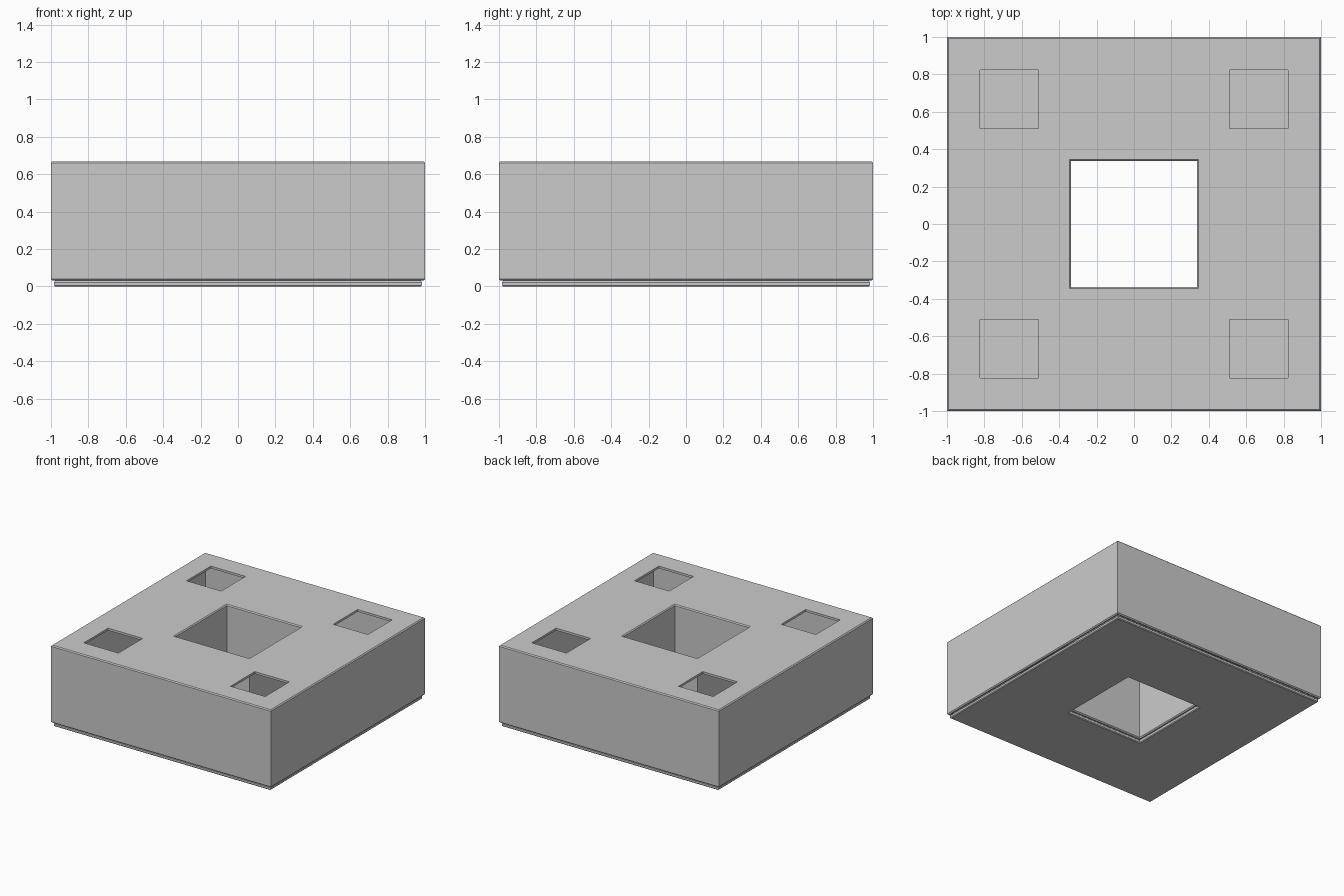
import bpy, bmesh

if "Cube" in bpy.data.objects:
    bpy.data.objects.remove(bpy.data.objects["Cube"])


def square_sweep(name, profile):
    """Sweep a closed (half_width, z) profile around a square."""
    bm = bmesh.new()
    rings = [[bm.verts.new((sx * h, sy * h, z))
              for sx, sy in ((-1, -1), (1, -1), (1, 1), (-1, 1))]
             for h, z in profile]
    for i, a in enumerate(rings):
        b = rings[(i + 1) % len(rings)]
        for k in range(4):
            n = (k + 1) % 4
            bm.faces.new((a[k], a[n], b[n], b[k]))
    bmesh.ops.recalc_face_normals(bm, faces=bm.faces)
    mesh = bpy.data.meshes.new(name)
    bm.to_mesh(mesh)
    bm.free()
    obj = bpy.data.objects.new(name, mesh)
    bpy.context.collection.objects.link(obj)
    return obj


# Hollow body: central shaft, chamfered top, outer walls, then the inside
body = square_sweep("block_shell", [
    (0.345, 0.031), (0.337, 0.039), (0.337, 0.66), (0.345, 0.668),
    (0.992, 0.668), (1.0, 0.66), (1.0, 0.039), (0.992, 0.031),
    (0.982, 0.031), (0.982, 0.65), (0.355, 0.65), (0.355, 0.031)])

# Base plate, slightly inset, with the shaft passing through it
square_sweep("base_plate", [
    (0.355, 0.0), (0.349, 0.006), (0.349, 0.022), (0.355, 0.028),
    (0.355, 0.034), (0.975, 0.034),
    (0.979, 0.028), (0.985, 0.022), (0.985, 0.006), (0.979, 0.0)])

# Four square corner openings through the top
bm = bmesh.new()
for sx in (-1, 1):
    for sy in (-1, 1):
        cube = bmesh.ops.create_cube(bm, size=0.315)["verts"]
        bmesh.ops.translate(bm, verts=cube, vec=(sx * 0.667, sy * 0.667, 0.66))
mesh = bpy.data.meshes.new("opening_cutter")
bm.to_mesh(mesh)
bm.free()
cutter = bpy.data.objects.new("opening_cutter", mesh)
bpy.context.collection.objects.link(cutter)
cutter.hide_render = True

mod = body.modifiers.new("corner_openings", 'BOOLEAN')
mod.operation = 'DIFFERENCE'
mod.solver = 'EXACT'
mod.object = cutter
bpy.context.view_layer.objects.active = body
bpy.ops.object.modifier_apply(modifier=mod.name)
bpy.data.objects.remove(cutter)
